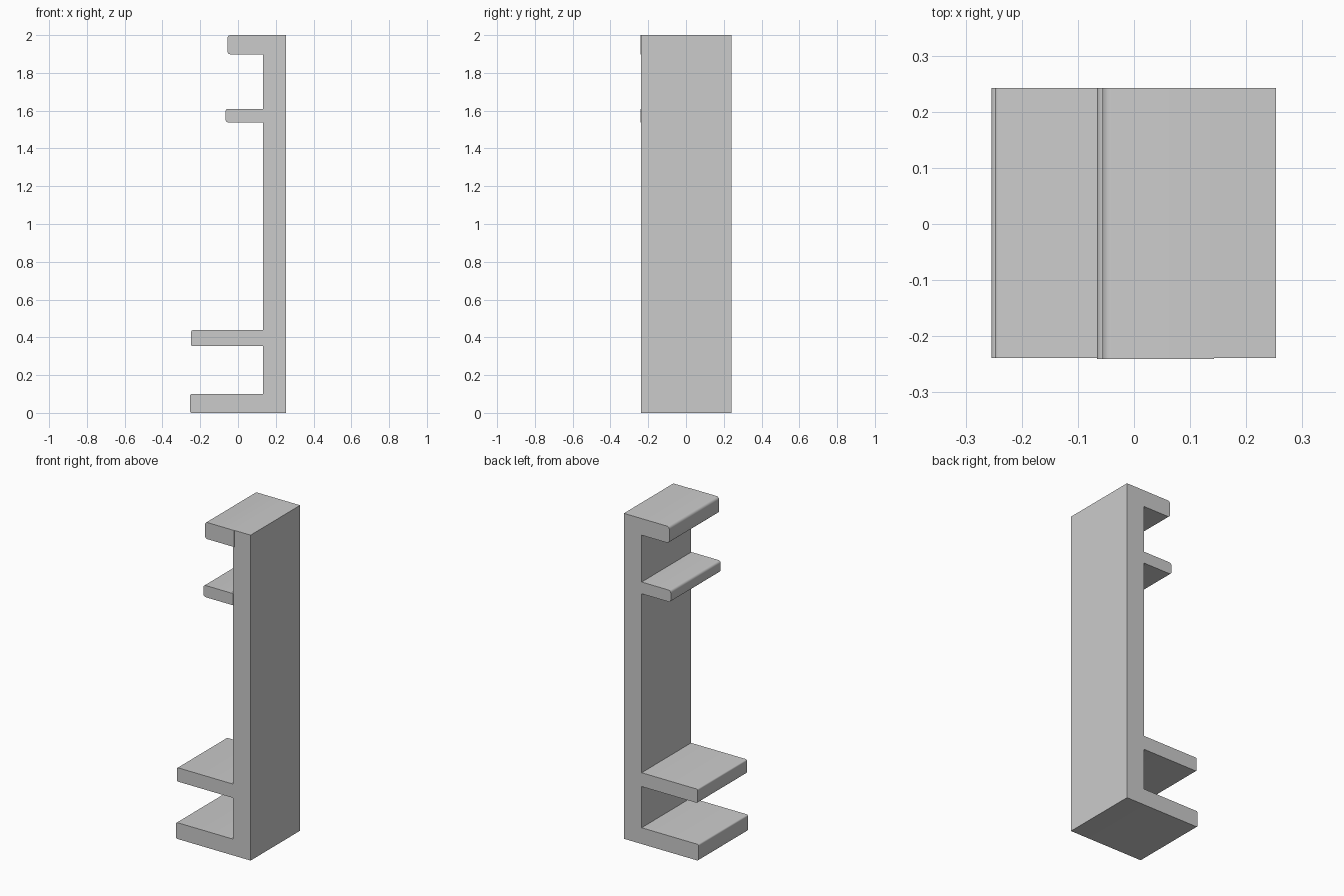
import bpy, bmesh
from math import radians

if "Cube" in bpy.data.objects:
    bpy.data.objects.remove(bpy.data.objects["Cube"])

Y_BACK = 0.242


def extrude_profile(name, points, y_front, rounds, segments=3):
    """Extrude an (x, z) profile along y; rounds maps corner index -> radius."""
    bm = bmesh.new()
    front = [bm.verts.new((x, y_front, z)) for x, z in points]
    back = [bm.verts.new((x, Y_BACK, z)) for x, z in points]
    n = len(points)
    bm.faces.new(front)
    bm.faces.new(back[::-1])
    for i in range(n):
        j = (i + 1) % n
        bm.faces.new((front[j], front[i], back[i], back[j]))
    # Round the long edges, grouped by radius
    groups = {}
    for i, r in rounds.items():
        groups.setdefault(r, []).append(bm.edges.get((front[i], back[i])))
    for r, edges in groups.items():
        bmesh.ops.bevel(bm, geom=edges, offset=r, segments=segments,
                        profile=0.5, affect='EDGES', clamp_overlap=True)
    bmesh.ops.recalc_face_normals(bm, faces=bm.faces)
    mesh = bpy.data.meshes.new(name)
    bm.to_mesh(mesh)
    bm.free()
    obj = bpy.data.objects.new(name, mesh)
    bpy.context.collection.objects.link(obj)
    bpy.ops.object.select_all(action='DESELECT')
    obj.select_set(True)
    bpy.context.view_layer.objects.active = obj
    bpy.ops.object.shade_smooth_by_angle(angle=radians(35))
    return obj


def board(name, x0, x1, z0, z1, y_front, rounds):
    pts = [(x0, z0), (x1, z0), (x1, z1), (x0, z1)]
    return extrude_profile(name, pts, y_front, rounds)


# Upright back panel and base foot in one L-shaped profile
extrude_profile("back_panel_and_base",
                [(-0.254, 0), (0.253, 0), (0.253, 2.0), (0.143, 2.0),
                 (0.143, 1.95), (0.132, 1.95), (0.132, 0.10), (-0.254, 0.10)],
                -0.239, {0: 0.009, 7: 0.009})

# Deep lower shelf
board("lower_shelf", -0.248, 0.135, 0.353, 0.438, -0.2385, {0: 0.008, 3: 0.008})

# Short upper shelf with a rounded lip
board("upper_shelf", -0.066, 0.136, 1.538, 1.61, -0.241, {0: 0.014, 3: 0.014})

# Short top board, set into the panel's notch
board("top_board", -0.056, 0.143, 1.898, 2.0, -0.241, {0: 0.016, 3: 0.016})
